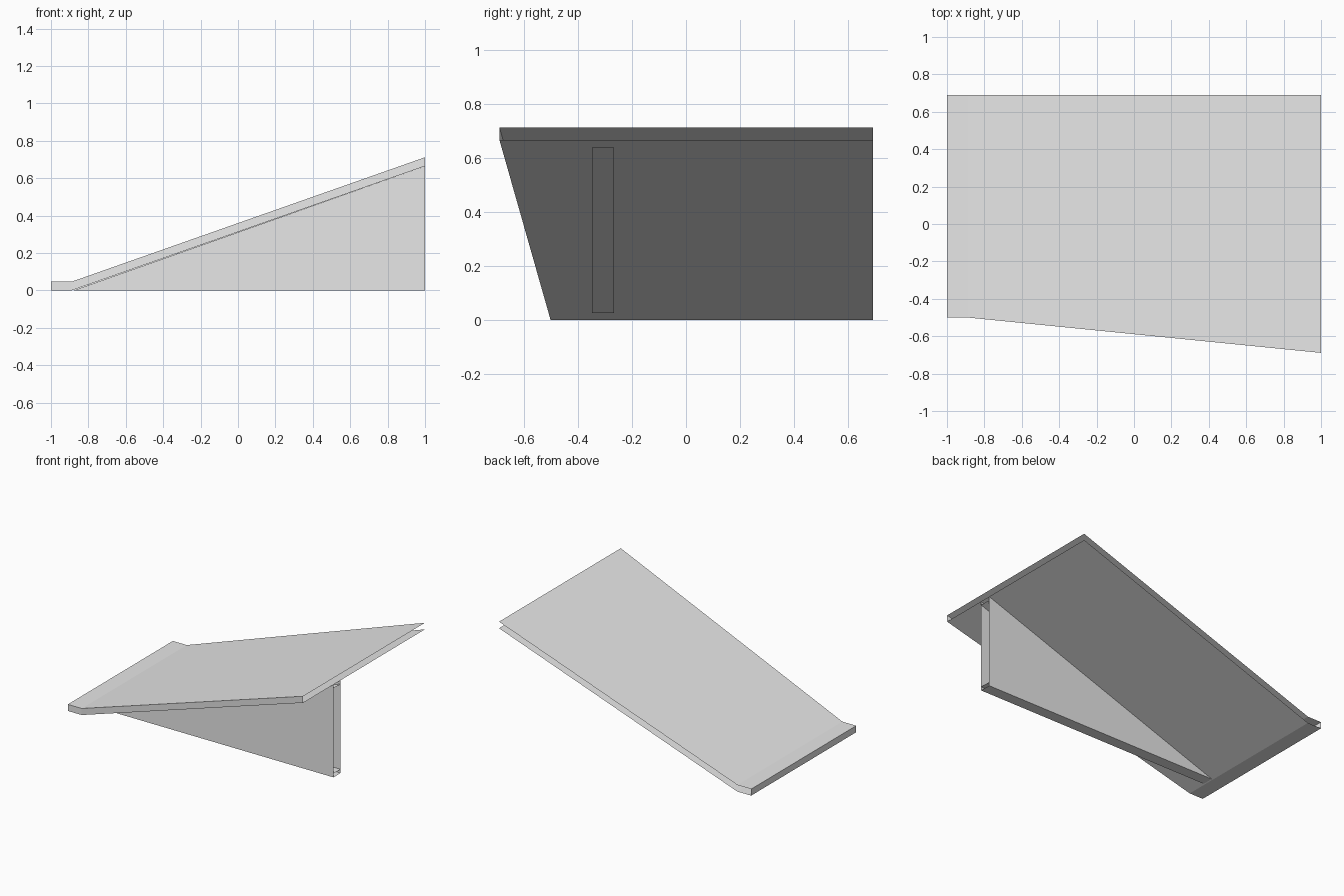
import bpy

cube = bpy.data.objects.get("Cube")
if cube:
    bpy.data.objects.remove(cube, do_unlink=True)

# Single grey finish
grey = bpy.data.materials.new("plain_grey")
grey.use_nodes = True
COLOUR = (0.8, 0.8, 0.8, 1)
grey.diffuse_color = COLOUR
grey.node_tree.nodes["Principled BSDF"].inputs["Base Color"].default_value = COLOUR

BACK, LOW, FOLD, HIGH = 0.69, -1.0, -0.89, 1.0
SLOPE = 0.352


def add_sheets(name, polygons):
    """Make one object from separate flat sheets."""
    verts, faces = [], []
    for poly in polygons:
        faces.append(range(len(verts), len(verts) + len(poly)))
        verts += poly
    mesh = bpy.data.meshes.new(name)
    mesh.from_pydata(verts, [], [list(f) for f in faces])
    mesh.materials.append(grey)
    obj = bpy.data.objects.new(name, mesh)
    bpy.context.collection.objects.link(obj)
    return obj


def front_y(x):
    return -0.5 - 0.1 * max(0, x - FOLD)


def rise(x):
    return SLOPE * max(0, x - FOLD)


def strip(xa, xb, za, zb, ya, yb):
    """Sheet spanning ya..yb across, between two stations along the ramp."""
    return [(xa, ya, za), (xb, ya, zb), (xb, yb, zb), (xa, yb, za)]


def deck(base, upward):
    polys = []
    for a, b in ((LOW, FOLD), (FOLD, HIGH)):
        za, zb = rise(a) + base, rise(b) + base
        poly = [(a, front_y(a), za), (b, front_y(b), zb), (b, BACK, zb), (a, BACK, za)]
        polys.append(poly if upward else poly[::-1])
    return polys


# Ramp skins, open at the back and at the high end
add_sheets("ramp_top", deck(0.047, True))
add_sheets("ramp_underside", deck(0, False))

# Front edge in two bands
for name, z0, z1 in (("front_edge_lower", 0, 0.027), ("front_edge_upper", 0.027, 0.047)):
    add_sheets(name, [[(a, front_y(a), rise(a) + z0), (b, front_y(b), rise(b) + z0),
                       (b, front_y(b), rise(b) + z1), (a, front_y(a), rise(a) + z1)]
                      for a, b in ((LOW, FOLD), (FOLD, HIGH))])

# Low end cap
add_sheets("low_end", [[(LOW, BACK, 0), (LOW, front_y(LOW), 0),
                        (LOW, front_y(LOW), 0.047), (LOW, BACK, 0.047)]])

# Hollow triangular support wall
WALL_FRONT, WALL_BACK, RAIL = -0.347, -0.266, 0.027
TIP = FOLD + 0.01


def wall_side(y, flip):
    top = rise(HIGH)
    tip_in = FOLD + 2 * RAIL / SLOPE
    polys = [
        [(TIP, y, 0), (HIGH, y, 0), (HIGH, y, RAIL), (tip_in, y, RAIL)],
        [(tip_in, y, RAIL), (HIGH, y, RAIL), (HIGH, y, top - RAIL)],
        [(TIP, y, 0), (tip_in, y, RAIL), (HIGH, y, top - RAIL), (HIGH, y, top)],
    ]
    return [p[::-1] for p in polys] if flip else polys


add_sheets("support_front", wall_side(WALL_FRONT, False))
add_sheets("support_back", wall_side(WALL_BACK, True))
add_sheets("support_base", [strip(TIP, HIGH, 0, 0, WALL_FRONT, WALL_BACK)[::-1],
                            strip(-0.74, HIGH, RAIL, RAIL, WALL_FRONT, WALL_BACK)])
add_sheets("support_top_rail", [strip(-0.74, HIGH, RAIL, rise(HIGH) - RAIL,
                                      WALL_FRONT, WALL_BACK)[::-1]])
